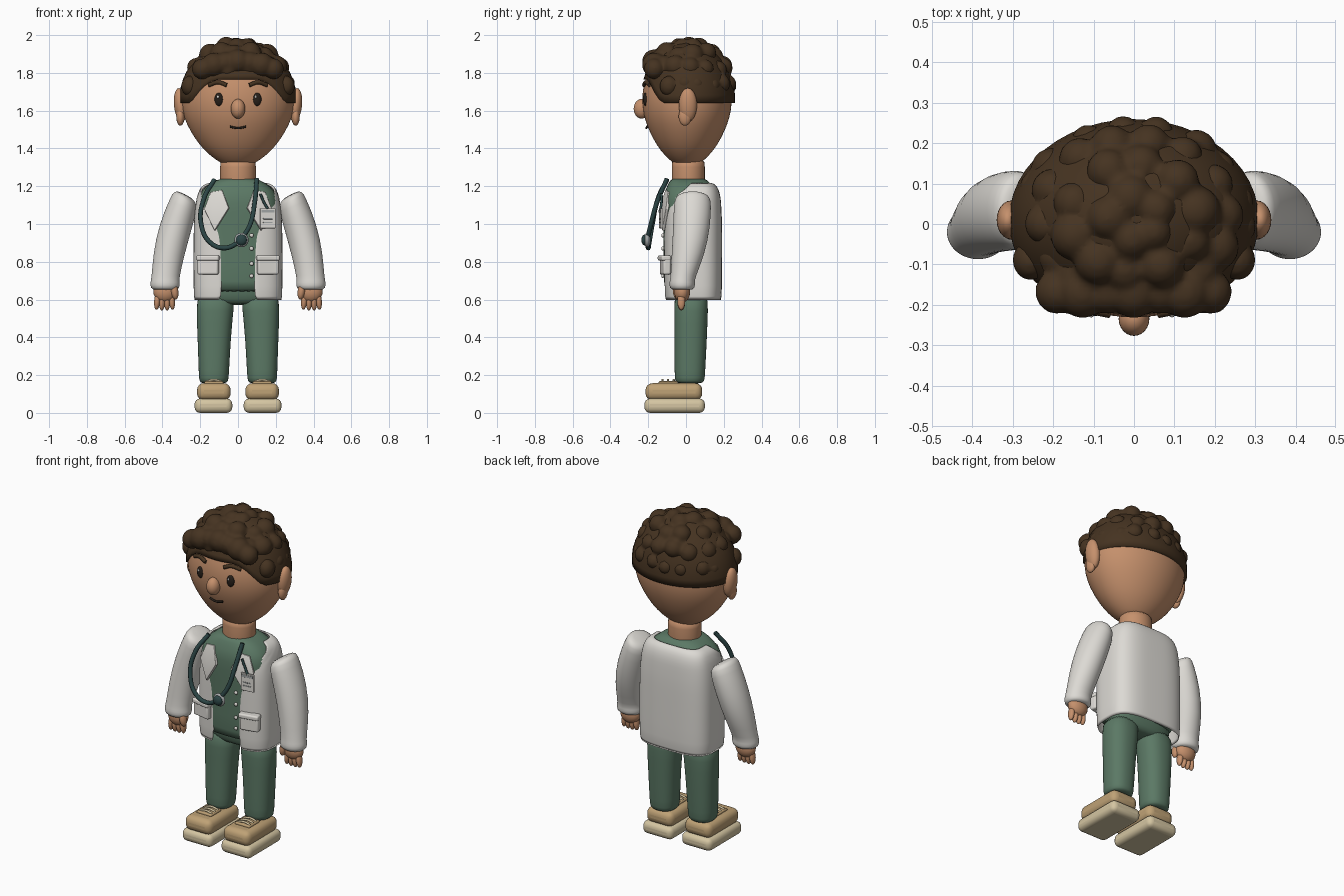
import bpy, bmesh, math, random
from mathutils import Vector, Matrix, Euler

random.seed(4)
cube = bpy.data.objects.get("Cube")
if cube:
    bpy.data.objects.remove(cube)


def material(name, r, g, b):
    m = bpy.data.materials.new(name)
    m.use_nodes = True
    m.diffuse_color = (r, g, b, 1)
    m.node_tree.nodes["Principled BSDF"].inputs["Base Color"].default_value = (r, g, b, 1)
    return m


skin = material("warm_skin", .56, .28, .15)
brown = material("dark_brown_hair", .06, .033, .015)
white = material("coat_white", .72, .70, .66)
green = material("scrub_green", .105, .19, .13)
tan = material("shoe_tan", .52, .36, .18)
cream = material("sole_cream", .66, .56, .36)
teal = material("tube_dark_teal", .025, .06, .06)
black = material("eye_black", .02, .014, .01)
metal = material("grey_metal", .36, .38, .38)


def finish(name, bm, mat, mirror=False, subdiv=0, bevel=0, solid=0):
    """Turn a bmesh into a smooth object with the wanted modifiers."""
    bmesh.ops.recalc_face_normals(bm, faces=bm.faces)
    me = bpy.data.meshes.new(name)
    bm.to_mesh(me)
    bm.free()
    me.materials.append(mat)
    me.shade_smooth()
    ob = bpy.data.objects.new(name, me)
    bpy.context.collection.objects.link(ob)
    if mirror:
        ob.modifiers.new("mirror", "MIRROR").use_mirror_merge = False
    if solid:
        s = ob.modifiers.new("thickness", "SOLIDIFY")
        s.thickness, s.offset = solid, -1
    if bevel:
        b = ob.modifiers.new("bevel", "BEVEL")
        b.width, b.segments = bevel, 4
    if subdiv:
        s = ob.modifiers.new("subdivision", "SUBSURF")
        s.levels = s.render_levels = subdiv
    return ob


def oval(t, a, b, e):
    """Point on a superellipse."""
    c, s = math.cos(t), math.sin(t)
    return (a * math.copysign(abs(c) ** (2 / e), c), b * math.copysign(abs(s) ** (2 / e), s))


def skin_rows(bm, rows, closed):
    vs = [[bm.verts.new(p) for p in row] for row in rows]
    n = len(rows[0])
    for r0, r1 in zip(vs, vs[1:]):
        for i in range(n if closed else n - 1):
            j = (i + 1) % n
            bm.faces.new((r0[i], r0[j], r1[j], r1[i]))
    return vs


def loft(name, rings, mat, e=2, n=32, **kw):
    """Rings of (x, y, z, half width, half depth, tilt) joined into a capped solid."""
    bm, rows = bmesh.new(), []
    for x, y, z, a, b, *tilt in rings:
        k = tilt[0] if tilt else 0
        pts = [oval(math.tau * i / n, a, b, e) for i in range(n)]
        rows.append([(x + u, y + v, z + k * u) for u, v in pts])
    vs = skin_rows(bm, rows, True)
    bm.faces.new(vs[0])
    bm.faces.new(vs[-1])
    return finish(name, bm, mat, subdiv=1, **kw)


def placed(loc, size, rot):
    return Matrix.LocRotScale(Vector(loc), Euler(rot), Vector(size))


def balls(name, specs, mat, **kw):
    """Ellipsoids of (location, radii, optional rotation) in one object."""
    bm = bmesh.new()
    for loc, size, *rot in specs:
        bmesh.ops.create_uvsphere(bm, u_segments=24, v_segments=14, radius=1,
                                  matrix=placed(loc, size, rot[0] if rot else (0, 0, 0)))
    return finish(name, bm, mat, **kw)


def boxes(name, specs, mat, bevel, **kw):
    bm = bmesh.new()
    for loc, size, *rot in specs:
        bmesh.ops.create_cube(bm, size=1, matrix=placed(loc, size, rot[0] if rot else (0, 0, 0)))
    ob = finish(name, bm, mat, bevel=bevel, **kw)
    bpy.context.view_layer.objects.active = ob
    ob.select_set(True)
    bpy.ops.object.shade_smooth_by_angle(angle=.6)
    ob.select_set(False)
    return ob


def tube(name, paths, radius, mat):
    cu = bpy.data.curves.new(name, "CURVE")
    cu.dimensions = "3D"
    cu.bevel_depth, cu.bevel_resolution, cu.use_fill_caps = radius, 3, True
    for pts in paths:
        sp = cu.splines.new("BEZIER")
        sp.bezier_points.add(len(pts) - 1)
        for bp, p in zip(sp.bezier_points, pts):
            bp.co = p
            bp.handle_left_type = bp.handle_right_type = "AUTO"
    cu.materials.append(mat)
    ob = bpy.data.objects.new(name, cu)
    bpy.context.collection.objects.link(ob)


# Head, neck and face
profile = [(1.305, .06), (1.34, .12), (1.39, .18), (1.45, .228), (1.53, .275), (1.6, .298),
           (1.67, .304), (1.75, .29), (1.83, .25), (1.9, .18), (1.94, .08)]
loft("head", [(0, .005, z, a, a * .79) for z, a in profile], skin)
loft("neck", [(0, .012, z, .095, .088) for z in (1.18, 1.22, 1.31, 1.35)], skin)
balls("ears", [((.305, .01, 1.63), (.034, .048, .09), (0, .1, 0)),
               ((.305, -.005, 1.57), (.022, .034, .05))], skin, mirror=True)
balls("nose", [((0, -.235, 1.61), (.038, .042, .052))], skin)
balls("eyes", [((.1, -.214, 1.66), (.024, .014, .035))], black, mirror=True)
balls("eye_highlights", [((s * .1 - .006, -.227, 1.673), (.006, .004, .007)) for s in (-1, 1)], white)
tube("eyebrows", [[(s * .06, -.222, 1.735), (s * .105, -.212, 1.75), (s * .155, -.192, 1.735)]
                  for s in (-1, 1)], .011, brown)
tube("mouth", [[(-.042, -.206, 1.515), (0, -.21, 1.508), (.042, -.206, 1.515)]], .006, black)

# Hair cap with a raised front hairline
n, steps, bm, rows = 48, 12, bmesh.new(), []
for k in range(-1, steps):
    row = []
    for i in range(n):
        t = math.tau * i / n
        front = min(1, max(0, (-math.sin(t) - .5) / .45))
        low = 1.64 + .125 * front * front * (3 - 2 * front)
        z = low + (1.968 - low) * math.sin(max(k, 0) / steps * math.pi / 2)
        r = math.sqrt(max(0, 1 - ((z - 1.66) / .31) ** 2)) * (.9 if k < 0 else 1)
        row.append((.31 * r * math.cos(t), .01 + .25 * r * math.sin(t), z))
    rows.append(row)
vs = skin_rows(bm, rows, True)
bm.faces.new(vs[-1])
finish("hair_cap", bm, brown)

# Curls: rings over the dome, a heavy fringe and temple locks
curls = []
for lift, count, size in ((8, 17, .05), (31, 14, .058), (53, 10, .062), (76, 5, .056)):
    el = math.radians(lift)
    for i in range(count):
        t = math.tau * (i + random.uniform(-.2, .2)) / count + lift
        x = .255 * math.cos(el) * math.cos(t)
        y = .015 + .213 * math.cos(el) * math.sin(t)
        if lift > 20 or y > -.08:
            s = size * random.uniform(.85, 1.05)
            curls.append(((x, y, 1.70 + .245 * math.sin(el) + random.uniform(-.012, .012)), (s, s, s)))
for i in range(7):
    x = -.19 + i * .063
    s = .055 + .01 * (i % 2)
    curls.append(((x, -.168, 1.86 - 1.1 * x * x), (s, s, s)))
curls += [((s * .255, -.09, 1.73), (.046, .05, .055)) for s in (-1, 1)]
hair = balls("hair_curls", curls, brown)
rm = hair.modifiers.new("blend", "REMESH")
rm.mode, rm.voxel_size, rm.use_smooth_shade = "VOXEL", .011, True
sm = hair.modifiers.new("soften", "SMOOTH")
sm.iterations = 3

# Scrub shirt and trousers
loft("scrub_shirt", [(0, .025, .64, .2, .135), (0, .025, .66, .215, .143), (0, .025, .9, .218, .143),
                     (0, .025, 1.08, .22, .15), (0, .023, 1.15, .214, .145), (0, .02, 1.2, .172, .12),
                     (0, .015, 1.235, .115, .1), (0, .012, 1.243, .07, .07)], green, e=2.8)
loft("hips", [(0, .027, .57, .16, .07), (0, .027, .6, .2, .086), (0, .027, .65, .212, .1),
              (0, .027, .75, .2, .1)], green, e=2.4)
loft("trouser_legs", [(.128, .02, .155, .06, .06), (.128, .02, .165, .077, .078),
                      (.128, .02, .2, .08, .081), (.126, .025, .4, .088, .086),
                      (.122, .027, .55, .099, .09), (.115, .027, .64, .1, .09)],
     green, e=2.3, mirror=True)

# Open coat shell: the front gap widens toward the shoulders
e, cols, bm, rows = 3.2, 48, bmesh.new(), []
for z, a, b, cy, gap in ((.59, .235, .153, .037, .085), (.75, .236, .154, .037, .085),
                         (.92, .236, .154, .037, .085), (1.02, .233, .154, .037, .092),
                         (1.09, .228, .15, .037, .13), (1.14, .222, .146, .038, .19),
                         (1.18, .208, .132, .042, .204), (1.207, .185, .112, .047, .184),
                         (1.22, .15, .085, .05, .149)):
    g = math.asin((gap / a) ** (e / 2))
    row = []
    for i in range(cols + 1):
        t = -math.pi / 2 + g + (math.tau - 2 * g) * i / cols
        x, y = oval(t, a, b, e)
        row.append((x, cy + y, z))
    rows.append(row)
skin_rows(bm, rows, False)
finish("coat_body", bm, white, solid=.012, subdiv=1)

# Lapels
bm = bmesh.new()
bm.faces.new([bm.verts.new((x, -.146 + 1.2 * x * x + max(0, z - 1.1) * .35, z)) for x, z in
              ((.085, 1.18), (.05, 1.085), (.125, .965), (.18, 1.08), (.145, 1.17))])
finish("coat_lapels", bm, white, mirror=True, solid=.016, bevel=.003)

# Pockets and buttons
turn = (0, 0, .2)
boxes("coat_pockets", [((.158, -.11, .78), (.112, .04, .095), turn)], white, .01, mirror=True)
boxes("pocket_flaps", [((.158, -.115, .82), (.12, .05, .028), turn)], white, .009, mirror=True)
balls("coat_buttons", [((.072, -.123, z), (.011, .008, .011)) for z in (.94, .87, .79, .725)], white)

# Sleeves and hands
loft("coat_sleeves", [(.282, .035, 1.158, .03, .05, .5), (.28, .035, 1.145, .058, .09, .5),
                      (.287, .035, 1.11, .071, .1, .45), (.333, .03, .98, .084, .098, .25),
                      (.367, .012, .84, .082, .088, .1), (.385, -.018, .71, .073, .064),
                      (.386, -.02, .695, .078, .068), (.386, -.02, .658, .078, .068),
                      (.386, -.02, .65, .055, .045)], white, mirror=True)
fingers = [((.35 + .026 * i, -.025, .592 - .004 * (i in (1, 2))), (.016, .021, .046), (0, (1.5 - i) * .06, 0))
           for i in range(4)]
balls("hands", [((.386, -.02, .642), (.062, .042, .058)),
                ((.336, -.045, .645), (.02, .024, .045), (0, .15, 0))] + fingers, skin, mirror=True)

# Shoes
boxes("shoe_soles", [((.13, -.06, .038), (.2, .32, .076))], cream, .03, mirror=True)
boxes("shoe_uppers", [((.128, -.064, .112), (.178, .3, .09))], tan, .036, mirror=True)
boxes("shoe_tongues", [((.128, -.095, .16), (.1, .1, .016))], tan, .006, mirror=True)
tube("shoe_laces", [[(s * .085, y, .166), (s * .128, y, .175), (s * .17, y, .166)]
                    for s in (-1, 1) for y in (-.125, -.095, -.065)], .006, cream)

# Stethoscope
tube("stethoscope_tube", [
    [(-.125, -.1, 1.235), (-.182, -.15, 1.13), (-.195, -.178, 1.0), (-.145, -.195, .9),
     (-.07, -.2, .873), (.01, -.205, .905)],
    [(.1, -.1, 1.24), (.088, -.155, 1.11), (.065, -.185, 1.0), (.02, -.205, .92)]], .0125, teal)
balls("stethoscope_rim", [((.018, -.205, .915), (.038, .018, .038))], metal)
balls("stethoscope_disc", [((.018, -.218, .915), (.029, .018, .029))], teal)

# Name badge
boxes("badge_card", [((.158, -.132, 1.03), (.082, .012, .105), (0, 0, .12))], white, .003)
boxes("badge_stripes", [((.158, -.138, z), (w, .006, h), (0, 0, .12)) for z, w, h in
                        ((1.068, .07, .014), (1.028, .05, .006), (1.008, .05, .006))], metal, .001)
tube("badge_clip", [[(.158, -.135, 1.08), (.14, -.13, 1.11), (.118, -.13, 1.16)]], .007, teal)
